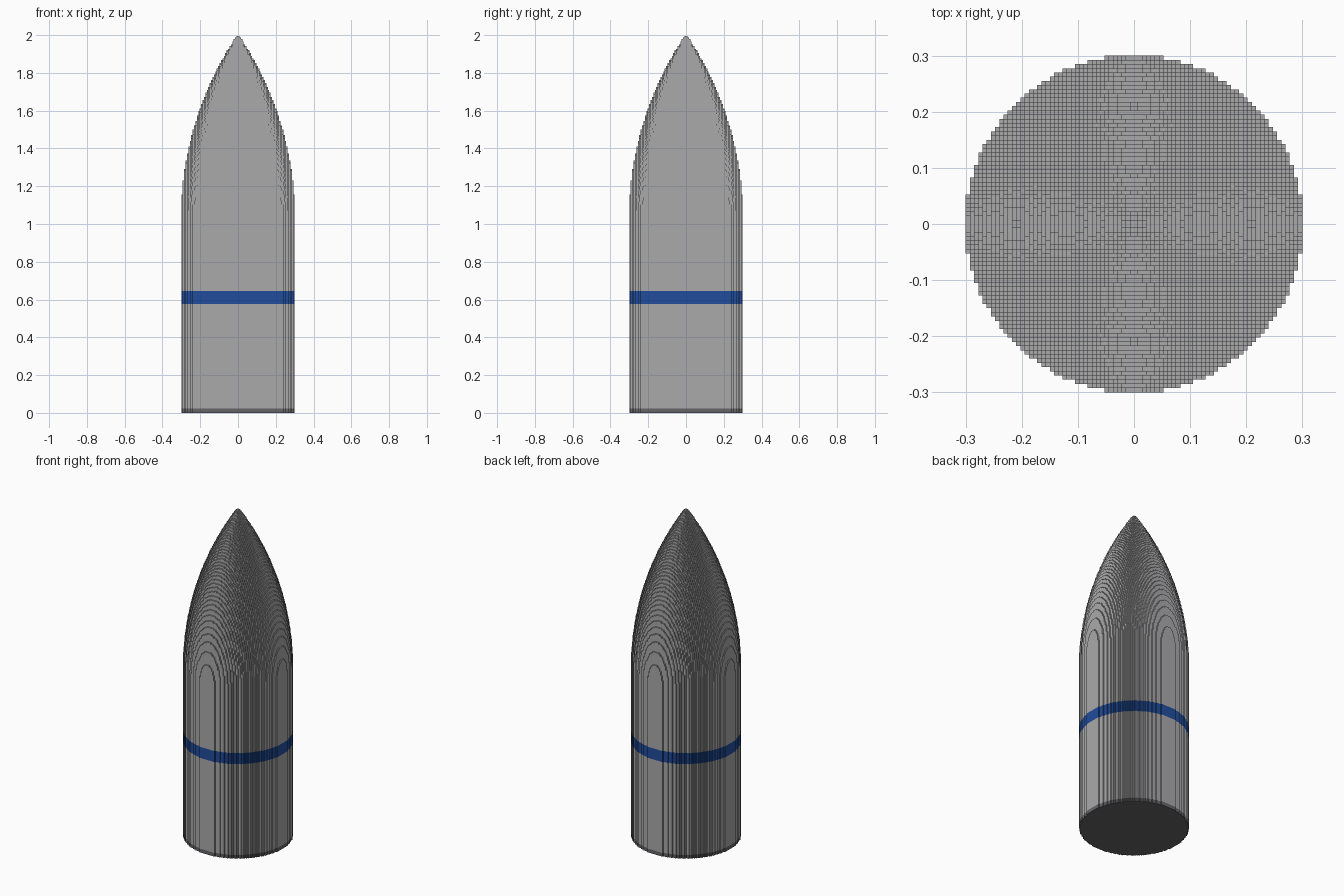
import bpy
import bmesh
import math

cube = bpy.data.objects.get("Cube")
if cube:
    bpy.data.objects.remove(cube)

STEP = 0.0075          # edge of one small block
HALF = 40              # blocks from axis to rim
RIM = 40.1 * STEP      # radius that decides which blocks are filled
SHOULDER, TIP = 1.03, 2.005
LENGTH = TIP - SHOULDER
ARC = (RIM ** 2 + LENGTH ** 2) / (2 * RIM)


def material(name, color):
    mat = bpy.data.materials.new(name)
    mat.use_nodes = True
    mat.diffuse_color = (*color, 1)
    mat.node_tree.nodes["Principled BSDF"].inputs["Base Color"].default_value = (*color, 1)
    return mat


grey = material("shell grey", (0.40, 0.40, 0.41))
blue = material("band blue", (0.015, 0.075, 0.33))
dark = material("base dark grey", (0.13, 0.13, 0.14))


def distance(i, j):
    return math.hypot(i + 0.5, j + 0.5) * STEP


def nose_height(i, j):
    """Height of the pointed arch over one block column, in whole blocks."""
    drop = RIM - distance(i, j)
    z = SHOULDER + math.sqrt(max(0, ARC ** 2 - (ARC - drop) ** 2))
    return min(2.0, round(z / STEP) * STEP)


def block_part(name, mat, bottom, top, floor=False, roof=False):
    """Stepped round solid: side walls wherever a column rises above its neighbour."""
    cells = range(-HALF, HALF)
    heights = {(i, j): top(i, j) for i in cells for j in cells if distance(i, j) <= RIM}
    bm = bmesh.new()

    def quad(*points):
        bm.faces.new([bm.verts.new((x * STEP, y * STEP, z)) for x, y, z in points])

    for (i, j), h in heights.items():
        corners = [(i, j), (i + 1, j), (i + 1, j + 1), (i, j + 1)]
        if roof:
            quad(*[(x, y, h) for x, y in corners])
        if floor:
            quad(*[(x, y, bottom) for x, y in reversed(corners)])
        for k, (di, dj) in enumerate([(0, -1), (1, 0), (0, 1), (-1, 0)]):
            low = heights.get((i + di, j + dj), bottom)
            if low < h - STEP / 2:
                a, b = corners[k], corners[(k + 1) % 4]
                quad((*a, low), (*b, low), (*b, h), (*a, h))
    bmesh.ops.remove_doubles(bm, verts=bm.verts, dist=STEP / 20)
    mesh = bpy.data.meshes.new(name)
    bm.to_mesh(mesh)
    bm.free()
    mesh.materials.append(mat)
    obj = bpy.data.objects.new(name, mesh)
    bpy.context.collection.objects.link(obj)
    return obj


# Stacked sections from the base to the pointed nose
BASE_TOP, BAND_LOW, BAND_TOP = 0.0225, 0.5775, 0.645
block_part("base_plate", dark, 0, lambda i, j: BASE_TOP, floor=True)
block_part("lower_body", grey, BASE_TOP, lambda i, j: BAND_LOW)
block_part("colour_band", blue, BAND_LOW, lambda i, j: BAND_TOP)
block_part("upper_body_and_nose", grey, BAND_TOP, nose_height, roof=True)
